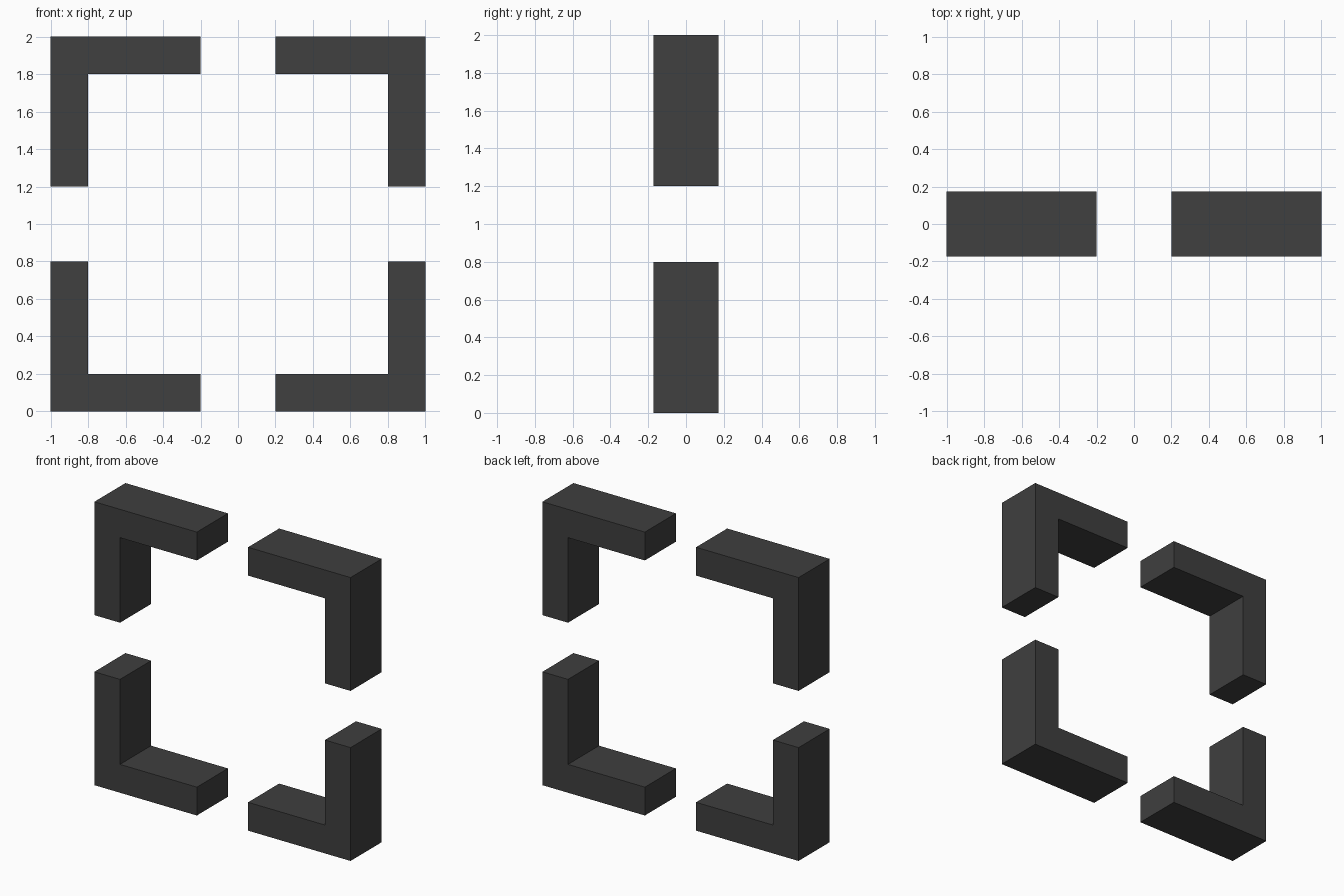
import bpy, bmesh

if "Cube" in bpy.data.objects:
    bpy.data.objects.remove(bpy.data.objects["Cube"])

OUTER, GAP, THICK, DEPTH = 1.0, 0.2, 0.2, 0.173

dark = bpy.data.materials.new("dark_grey")
dark.diffuse_color = (0.05, 0.05, 0.05, 1)
dark.use_nodes = True
dark.node_tree.nodes["Principled BSDF"].inputs["Base Color"].default_value = dark.diffuse_color

# L-shaped profile of one corner, measured from the frame centre
inner = OUTER - THICK
profile = [(GAP, OUTER), (OUTER, OUTER), (OUTER, GAP),
           (inner, GAP), (inner, inner), (GAP, inner)]


def corner_bracket(name, sx, sz):
    """Extrude the L profile front to back, flipped into one corner."""
    bm = bmesh.new()
    face = bm.faces.new([bm.verts.new((sx * x, -DEPTH, 1 + sz * z))
                         for x, z in profile])
    ext = bmesh.ops.extrude_face_region(bm, geom=[face], use_keep_orig=True)
    moved = [v for v in ext["geom"] if isinstance(v, bmesh.types.BMVert)]
    bmesh.ops.translate(bm, verts=moved, vec=(0, 2 * DEPTH, 0))
    bmesh.ops.recalc_face_normals(bm, faces=bm.faces)
    mesh = bpy.data.meshes.new(name)
    bm.to_mesh(mesh)
    bm.free()
    mesh.materials.append(dark)
    bpy.context.collection.objects.link(bpy.data.objects.new(name, mesh))


# Four corners of the open frame
for side, sx in (("left", -1), ("right", 1)):
    for level, sz in (("bottom", -1), ("top", 1)):
        corner_bracket(f"{level}_{side}_corner_bracket", sx, sz)
